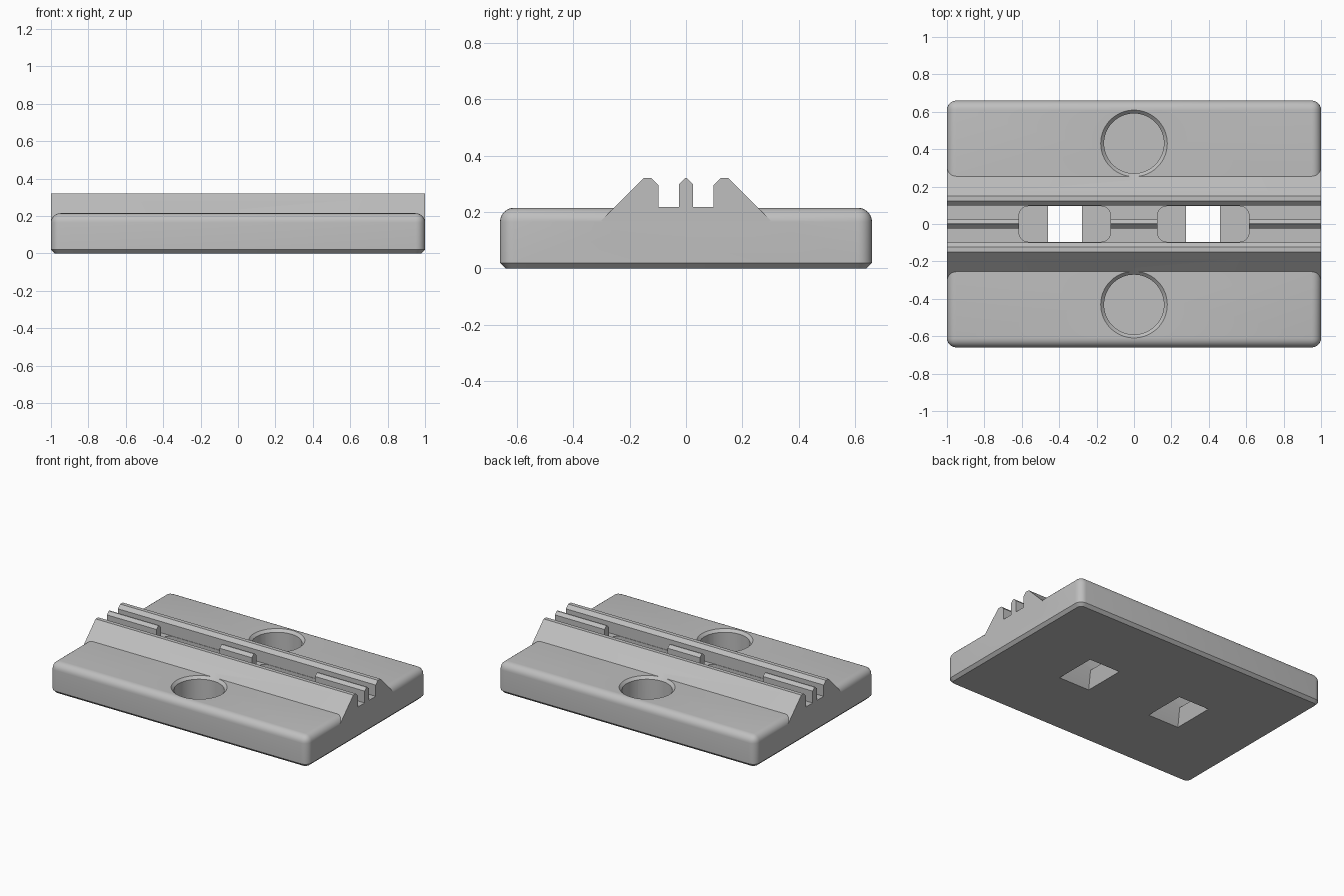
import bpy, bmesh, math
from mathutils import Matrix

cube = bpy.data.objects.get("Cube")
if cube:
    bpy.data.objects.remove(cube, do_unlink=True)

grey = bpy.data.materials.new("light_grey")
grey.use_nodes = True
grey.diffuse_color = (0.52, 0.52, 0.52, 1)
grey.node_tree.nodes["Principled BSDF"].inputs["Base Color"].default_value = (0.52, 0.52, 0.52, 1)


def finish(bm, name):
    bmesh.ops.recalc_face_normals(bm, faces=bm.faces)
    mesh = bpy.data.meshes.new(name)
    bm.to_mesh(mesh)
    bm.free()
    mesh.materials.append(grey)
    obj = bpy.data.objects.new(name, mesh)
    bpy.context.collection.objects.link(obj)
    return obj


def box(x, y, z0, z1, at=(0, 0)):
    bm = bmesh.new()
    bmesh.ops.create_cube(bm, size=1, matrix=Matrix.Translation((*at, (z0 + z1) / 2))
                          @ Matrix.Diagonal((x, y, z1 - z0, 1)))
    return bm


def bevel(bm, edges, width, segments):
    bmesh.ops.bevel(bm, geom=edges, offset=width, segments=segments, profile=0.5,
                    affect='EDGES', clamp_overlap=True)


def upright(e):
    return abs(e.verts[0].co.z - e.verts[1].co.z) > 0.05


def cone(name, r0, r1, z0, z1, y):
    bm = bmesh.new()
    bmesh.ops.create_cone(bm, cap_ends=True, segments=64, radius1=r0, radius2=r1, depth=z1 - z0,
                          matrix=Matrix.Translation((0, y, (z0 + z1) / 2)))
    return finish(bm, name)


def combine(target, tool, operation):
    mod = target.modifiers.new(operation.lower(), 'BOOLEAN')
    mod.operation = operation
    mod.solver = 'EXACT'
    mod.object = tool
    graph = bpy.context.evaluated_depsgraph_get()
    result = bpy.data.meshes.new_from_object(target.evaluated_get(graph))
    target.modifiers.clear()
    target.data = result
    bpy.data.objects.remove(tool, do_unlink=True)


# Plate with rounded top and corners, chamfered underside
TOP = 0.215
bm = box(2, 1.32, 0, TOP)
bevel(bm, [e for e in bm.edges if max(v.co.z for v in e.verts) > 0.1], 0.05, 6)
bevel(bm, [e for e in bm.edges if all(v.co.z < 0.001 for v in e.verts)], 0.02, 1)
plate = finish(bm, "mounting_plate")

# Ridges with two channels, extruded along the full length
half = [(0.2, 0.08), (0.3, 0.17), (0.15, 0.32), (0.122, 0.32), (0.098, 0.296),
        (0.098, 0.217), (0.024, 0.217), (0.024, 0.3), (0.004, 0.32)]
profile = half + [(-y, z) for y, z in reversed(half)]
bm = bmesh.new()
face = bm.faces.new([bm.verts.new((-1, y, z)) for y, z in profile])
extruded = bmesh.ops.extrude_face_region(bm, geom=[face])["geom"]
bmesh.ops.translate(bm, vec=(2, 0, 0), verts=[g for g in extruded if isinstance(g, bmesh.types.BMVert)])
combine(plate, finish(bm, "ridges"), 'UNION')

# Round blind holes with chamfered rims
for side in (-1, 1):
    y = side * 0.431
    combine(plate, cone("hole_cutter", 0.16, 0.16, 0.045, 0.4, y), 'DIFFERENCE')
    combine(plate, cone("rim_cutter", 0.158, 0.198, TOP - 0.02, TOP + 0.02, y), 'DIFFERENCE')

# Rounded pockets between the ridges, opening into flared square holes
FLOOR = 0.11
for side in (-1, 1):
    at = (side * 0.37, 0)
    bm = box(0.49, 0.19, FLOOR, 0.4, at)
    bevel(bm, [e for e in bm.edges if upright(e)], 0.05, 6)
    combine(plate, finish(bm, "pocket_cutter"), 'DIFFERENCE')
    bm = box(0.24, 0.3, 0, FLOOR, at)
    for v in bm.verts:
        if v.co.z > 0.05:
            v.co.x = at[0] + math.copysign(0.09, v.co.x - at[0])
            v.co.y = math.copysign(0.094, v.co.y)
    # Lengthen the flare past both surfaces for a clean cut
    centre = Matrix.Translation((*at, FLOOR / 2))
    for v in bm.verts:
        low = v.co.z < 0.05
        v.co.x += (v.co.x - at[0]) * (0.05 if low else -0.05)
        v.co.y += v.co.y * (0.07 if low else -0.07)
        v.co.z += -0.02 if low else 0.02
    combine(plate, finish(bm, "flare_cutter"), 'DIFFERENCE')

# Smooth shading on the rounded parts only
bpy.ops.object.select_all(action='DESELECT')
plate.select_set(True)
bpy.context.view_layer.objects.active = plate
bpy.ops.object.shade_smooth_by_angle(angle=math.radians(30))
